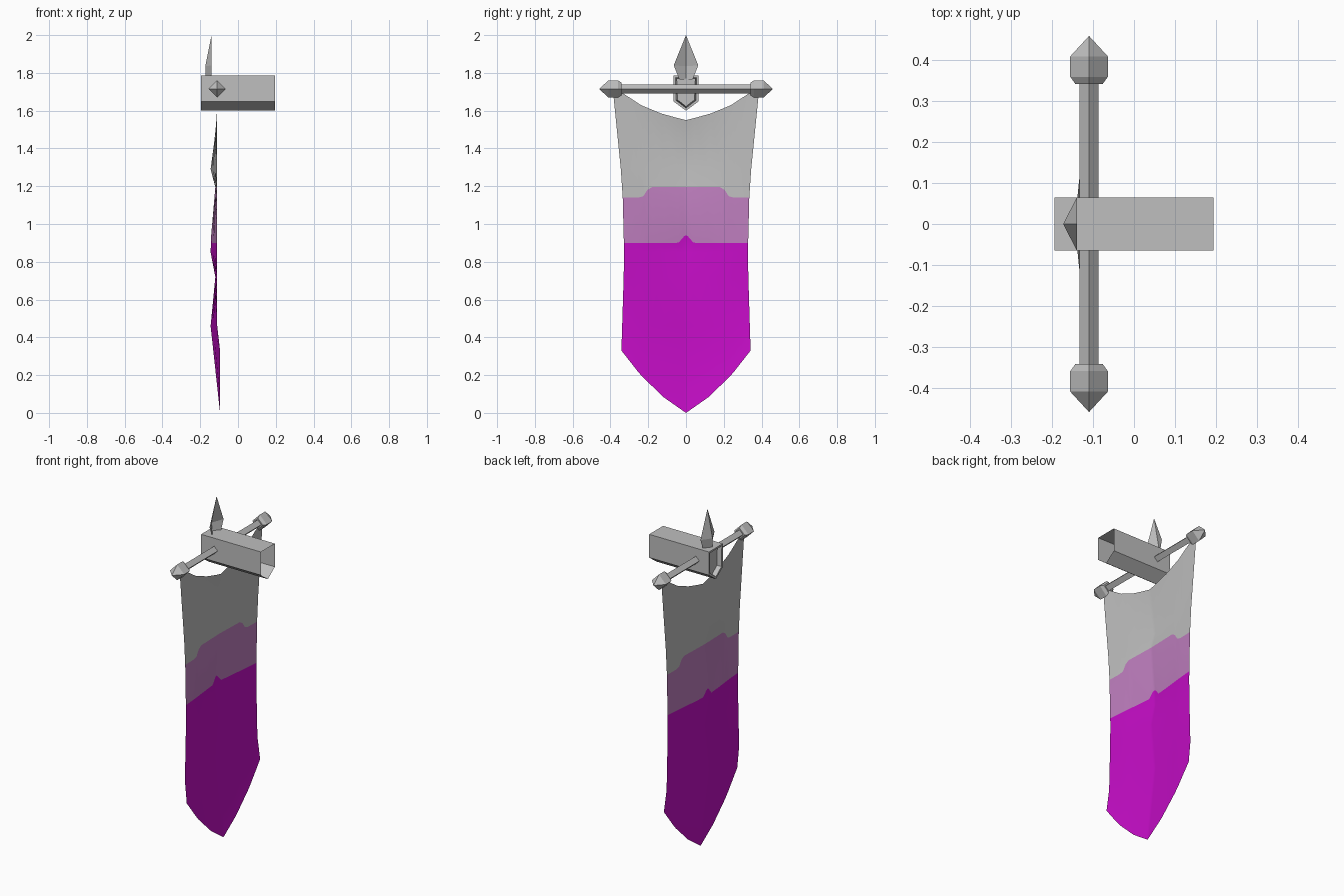
import bpy
import bmesh
import math

cube = bpy.data.objects.get("Cube")
if cube:
    bpy.data.objects.remove(cube, do_unlink=True)


def material(name, rgb):
    mat = bpy.data.materials.new(name)
    mat.use_nodes = True
    mat.diffuse_color = (*rgb, 1)
    mat.node_tree.nodes["Principled BSDF"].inputs["Base Color"].default_value = (*rgb, 1)
    return mat


grey = material("grey", (0.52, 0.52, 0.52))
pink = material("pale_purple", (0.52, 0.21, 0.52))
purple = material("purple", (0.56, 0.004, 0.57))


def finish(bm, name, mats, smooth=False):
    mesh = bpy.data.meshes.new(name)
    bm.to_mesh(mesh)
    bm.free()
    obj = bpy.data.objects.new(name, mesh)
    bpy.context.collection.objects.link(obj)
    for mat in mats:
        mesh.materials.append(mat)
    for poly in mesh.polygons:
        poly.use_smooth = smooth
    return obj


def lerp(table, t):
    """Piecewise linear lookup in a list of (key, value) pairs."""
    for (a, va), (b, vb) in zip(table, table[1:]):
        if t <= b:
            return va + (vb - va) * (t - a) / (b - a)
    return table[-1][1]


BAR_X, BAR_Z = -0.11, 1.715


def diamond_lathe(name, profile):
    """Four-sided solid along y from (y, radius) pairs."""
    bm = bmesh.new()
    rings = []
    for y, r in profile:
        rings.append([bm.verts.new((BAR_X + r * math.cos(k * math.pi / 2), y,
                                    BAR_Z + r * math.sin(k * math.pi / 2))) for k in range(4)])
    for a, b in zip(rings, rings[1:]):
        for k in range(4):
            n = (k + 1) % 4
            bm.faces.new((a[k], a[n], b[n], b[k]))
    bm.faces.new(rings[0])
    bm.faces.new(rings[-1])
    bmesh.ops.remove_doubles(bm, verts=bm.verts, dist=0.0005)
    bmesh.ops.recalc_face_normals(bm, faces=bm.faces)
    return finish(bm, name, [grey])


# Cross bar and its pointed finials
diamond_lathe("cross_bar", [(-0.35, 0.023), (0.35, 0.023)])
for side, name in ((1, "back_finial"), (-1, "front_finial")):
    diamond_lathe(name, [(side * y, r) for y, r in
                         ((0.342, 0.033), (0.36, 0.046), (0.41, 0.046), (0.46, 0))])

# Wall bracket: pentagonal beam, open at +x, recessed panel at -x
bm = bmesh.new()
section = [(-0.065, 1.785), (0.065, 1.785), (0.065, 1.648), (0, 1.6), (-0.065, 1.648)]
outer = [bm.verts.new((-0.195, y, z)) for y, z in section]
inner = [bm.verts.new((0.195, y, z)) for y, z in section]
end = bm.faces.new(outer)
for k in range(5):
    n = (k + 1) % 5
    bm.faces.new((outer[k], inner[k], inner[n], outer[n]))
bmesh.ops.recalc_face_normals(bm, faces=bm.faces)
end.normal_update()
if end.normal.x > 0:
    bmesh.ops.reverse_faces(bm, faces=bm.faces)
bmesh.ops.inset_region(bm, faces=[end], thickness=0.014)
bmesh.ops.inset_region(bm, faces=[end], thickness=0.008, depth=-0.025)
finish(bm, "bracket_beam", [grey])

# Spearhead: ridged half diamond with an open flat back
bm = bmesh.new()
tip = bm.verts.new((-0.14, 0, 2.0))
ridge = bm.verts.new((-0.173, 0, 1.835))
foot = bm.verts.new((-0.173, 0, 1.765))
for side in (1, -1):
    wide = bm.verts.new((-0.14, side * 0.065, 1.84))
    base = bm.verts.new((-0.14, side * 0.035, 1.765))
    for face in ((tip, ridge, wide), (ridge, foot, base, wide)):
        bm.faces.new(face if side < 0 else face[::-1])
bmesh.ops.recalc_face_normals(bm, faces=bm.faces)
finish(bm, "spearhead", [grey])

# Hanging cloth: a rippled sheet, rows follow the colour borders
top_curve = [(0, 1.55), (0.115, 1.578), (0.24, 1.63), (0.33, 1.69), (0.385, 1.72)]
low_curve = [(0, 0), (0.115, 0.08), (0.24, 0.2), (0.342, 0.33)]
upper_border = [(0, 1.195), (0.18, 1.195), (0.205, 1.18), (0.225, 1.148), (0.25, 1.14)]
lower_border = [(0, 0.94), (0.01, 0.935), (0.04, 0.9), (0.3, 0.9)]
falloff = [(0, 1), (0.35, 0.65), (0.7, 0.25), (1, 0)]


def level(z):
    return [(0, z), (1, z)]


# Each row: height curve, half width, ripple depth, edge x, material below
rows = [(top_curve, 0.388, 0, -0.11, 0),
        (level(1.29), 0.345, 0.035, -0.11, 0),
        (upper_border, 0.335, 0.01, -0.11, 1),
        (lower_border, 0.329, 0.032, -0.11, 2),
        (level(0.85), 0.328, 0.035, -0.11, 2),
        (level(0.72), 0.33, 0.01, -0.11, 2),
        (level(0.46), 0.338, 0.035, -0.11, 2),
        (low_curve, 0.342, 0, -0.095, 2)]
half = [0.01, 0.04, 0.115, 0.18, 0.205, 0.225, 0.25, 0.29, 0.335]
columns = [-y / 0.335 for y in reversed(half)] + [0] + [y / 0.335 for y in half]

bm = bmesh.new()
grid = []
for curve, width, depth, x, _ in rows:
    grid.append([bm.verts.new((x - depth * lerp(falloff, abs(u)), u * width,
                               lerp(curve, abs(u) * width))) for u in columns])
for i, (a, b) in enumerate(zip(grid, grid[1:])):
    for k in range(len(columns) - 1):
        face = bm.faces.new((a[k], b[k], b[k + 1], a[k + 1]))
        face.material_index = rows[i][4]
finish(bm, "banner_cloth", [grey, pink, purple], smooth=True)
